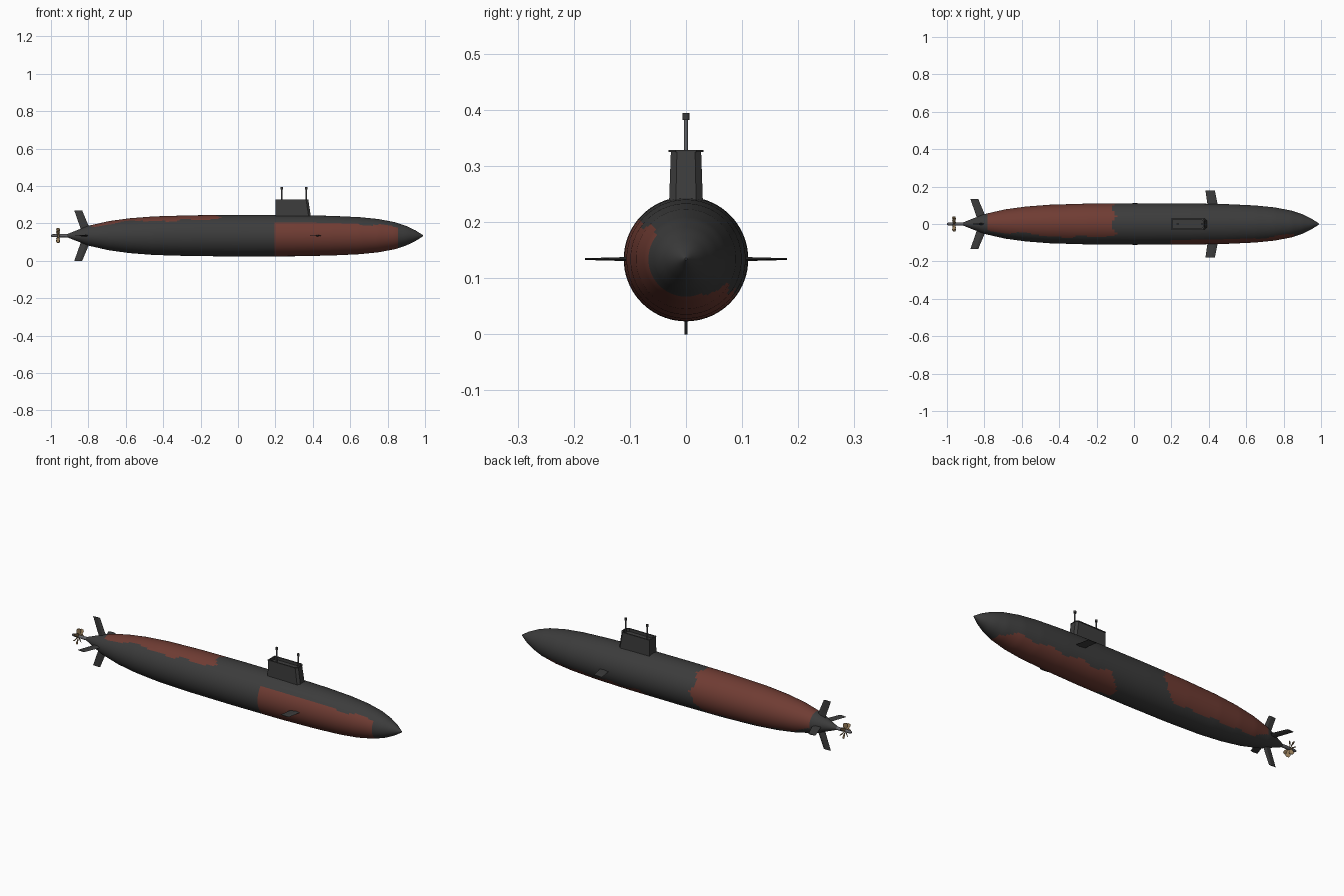
import bpy, bmesh, math
from mathutils import Matrix, Vector

cube = bpy.data.objects.get("Cube")
if cube:
    bpy.data.objects.remove(cube, do_unlink=True)

AXIS_Z = 0.134


def material(name, r, g, b, rough=0.7):
    m = bpy.data.materials.new(name)
    m.use_nodes = True
    m.diffuse_color = (r, g, b, 1)
    bsdf = m.node_tree.nodes["Principled BSDF"]
    bsdf.inputs["Base Color"].default_value = (r, g, b, 1)
    bsdf.inputs["Roughness"].default_value = rough
    return m


BLACK = material("hull_black", 0.045, 0.045, 0.045)
RED = material("faded_red", 0.16, 0.045, 0.033)
STEEL = material("steel_grey", 0.12, 0.12, 0.13)
BRONZE = material("bronze", 0.30, 0.20, 0.10)


def finish(bm, name, mats, smooth=None):
    bmesh.ops.recalc_face_normals(bm, faces=bm.faces)
    me = bpy.data.meshes.new(name)
    bm.to_mesh(me)
    bm.free()
    for m in mats:
        me.materials.append(m)
    ob = bpy.data.objects.new(name, me)
    bpy.context.collection.objects.link(ob)
    if smooth:
        bpy.ops.object.select_all(action="DESELECT")
        ob.select_set(True)
        bpy.context.view_layer.objects.active = ob
        bpy.ops.object.shade_smooth_by_angle(angle=math.radians(smooth))
    return ob


def loft(bm, rings):
    """Skin a list of equal-length closed rings and cap both ends."""
    rows = [[bm.verts.new(p) for p in ring] for ring in rings]
    n = len(rows[0])
    for a, b in zip(rows, rows[1:]):
        for i in range(n):
            bm.faces.new((a[i], a[(i + 1) % n], b[(i + 1) % n], b[i]))
    bm.faces.new(rows[0])
    bm.faces.new(rows[-1])


def ring_x(x, r, n):
    return [(x, r * math.cos(math.tau * i / n), AXIS_Z + r * math.sin(math.tau * i / n))
            for i in range(n)]


# Hull: turned profile, bow at +x
PROFILE = [(-0.92, 0.006), (-0.80, 0.053), (-0.69, 0.078), (-0.58, 0.093),
           (-0.45, 0.103), (-0.25, 0.109), (0, 0.111), (0.3, 0.110), (0.5, 0.106),
           (0.65, 0.099), (0.75, 0.089), (0.84, 0.072), (0.90, 0.052),
           (0.95, 0.028), (0.99, 0.002)]


def is_red(x, angle):
    # Aft patch wraps the left flank, forward patch wraps the keel and right flank
    if -0.78 < x < -0.11 + 0.015 * math.sin(angle * 0.12):
        top = 126 + 6 * math.sin(x * 24) + 14 * math.exp(-((x + 0.35) / 0.05) ** 2)
        low = -44 + 3 * math.sin(x * 40) + 30 * max(0, abs(x + 0.44) - 0.25) / 0.1
        return low < (angle + 90) % 360 - 90 < top
    if 0.19 - 0.05 * (angle % 360 > 260) < x < 0.86:
        top = 140 + 5 * math.sin(x * 30) * (x > 0.65)
        low = 325 + 4 * math.sin(x * 35) - 30 * max(0, abs(x - 0.5) - 0.28) / 0.08
        return top < angle % 360 < low
    return False


bm = bmesh.new()
rings = []
for (x0, r0), (x1, r1) in zip(PROFILE, PROFILE[1:]):
    steps = max(2, round((x1 - x0) / 0.015))
    rings += [ring_x(x0 + (x1 - x0) * k / steps, r0 + (r1 - r0) * k / steps, 72)
              for k in range(steps)]
rings.append(ring_x(*PROFILE[-1], 72))
loft(bm, rings)
for f in bm.faces:
    c = f.calc_center_median()
    f.material_index = int(is_red(c.x, math.degrees(math.atan2(c.z - AXIS_Z, c.y))))
finish(bm, "hull", [BLACK, RED], 40)


# Sail: tapered tower with a raked leading edge and a recessed bridge
def sail_ring(front, half, z, inset=0):
    f, b, h = front - inset, 0.20 + inset, half - inset
    return [(b, -h, z), (f - 0.012, -h, z), (f, -h * 0.6, z),
            (f, h * 0.6, z), (f - 0.012, h, z), (b, h, z)]


bm = bmesh.new()
loft(bm, [sail_ring(0.394, 0.031, 0.21), sail_ring(0.376, 0.027, 0.325),
          sail_ring(0.378, 0.031, 0.325), sail_ring(0.378, 0.031, 0.328),
          sail_ring(0.378, 0.031, 0.328, 0.007), sail_ring(0.378, 0.031, 0.313, 0.007)])
finish(bm, "sail", [BLACK])


# Masts with thicker heads
def cylinder(bm, r, z0, z1, x):
    bmesh.ops.create_cone(bm, cap_ends=True, segments=12, radius1=r, radius2=r, depth=z1 - z0,
                          matrix=Matrix.Translation((x, 0, (z0 + z1) / 2)))


for name, x in (("aft_mast", 0.234), ("forward_mast", 0.365)):
    bm = bmesh.new()
    cylinder(bm, 0.0035, 0.31, 0.385, x)
    finish(bm, name, [STEEL], 40)
    bm = bmesh.new()
    cylinder(bm, 0.0065, 0.382, 0.394, x)
    finish(bm, name + "_head", [BLACK], 40)


# Fins: swept tapered blades pointing along +y, then turned about the hull axis
def fin(name, turn, root, tip, thick):
    def section(y, aft, fore, t):
        mid = aft + (fore - aft) * 0.65
        return [(aft, y, 0), (mid, y, -t), (fore, y, 0), (mid, y, t)]
    bm = bmesh.new()
    loft(bm, [section(*root, thick), section(*tip, thick * 0.4)])
    bm.transform(Matrix.Translation((0, 0, AXIS_Z)) @ Matrix.Rotation(math.radians(turn), 4, "X"))
    finish(bm, name, [BLACK])


for name, turn in (("left", 0), ("upper", 90), ("right", 180), ("lower", 270)):
    fin(name + "_stern_fin", turn, (0.02, -0.835, -0.785), (0.134, -0.875, -0.833), 0.006)
    if name in ("left", "right"):
        fin(name + "_bow_plane", turn, (0.09, 0.395, 0.45), (0.18, 0.382, 0.432), 0.004)

# Propeller shaft and hub
bm = bmesh.new()
loft(bm, [ring_x(x, r, 16) for x, r in ((-1.0, 0.004), (-0.99, 0.008), (-0.90, 0.009))])
finish(bm, "propeller_shaft", [STEEL], 40)

# Propeller: twisted blades around the hub
bm = bmesh.new()
BLADES = 7
for k in range(BLADES):
    spin = Matrix.Rotation(math.tau * k / BLADES, 4, "X")
    rows = []
    for r, chord, pitch in ((0.005, 0.012, 60), (0.018, 0.020, 50),
                            (0.032, 0.024, 38), (0.041, 0.014, 30)):
        twist = Matrix.Rotation(math.radians(pitch), 4, "Z")
        rows.append([spin @ (twist @ Vector((u * chord, v * 0.0012, 0)) + Vector((0, 0, r)))
                     + Vector((-0.962, 0, AXIS_Z))
                     for u, v in ((-0.5, -1), (0.5, -1), (0.5, 1), (-0.5, 1))])
    loft(bm, rows)
finish(bm, "propeller_blades", [BRONZE], 40)
